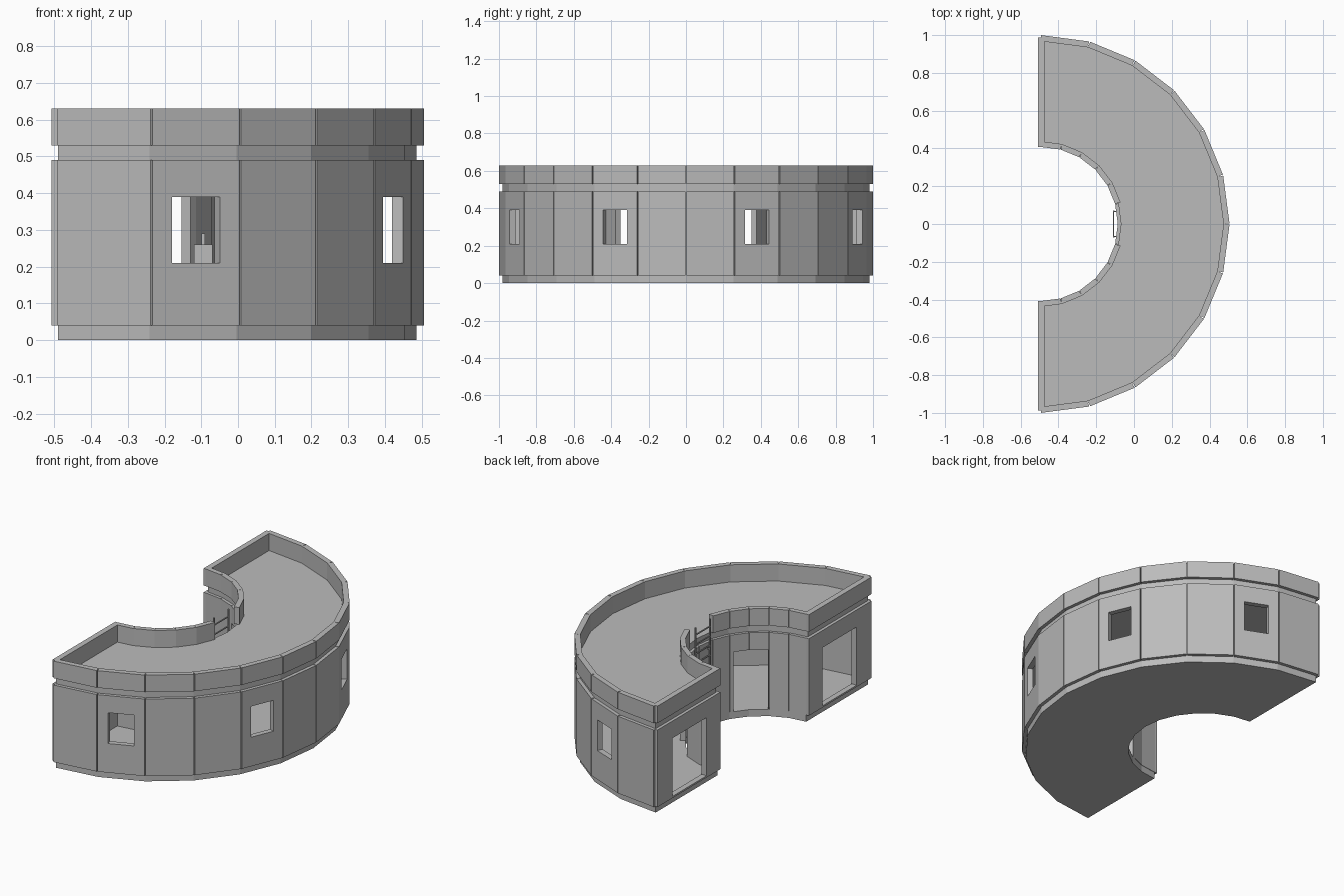
import bpy, bmesh, math
from mathutils import Vector

if "Cube" in bpy.data.objects:
    bpy.data.objects.remove(bpy.data.objects["Cube"])

CX = -0.494          # centre of the half ring
SEGS = 12            # 15 degree facets

concrete = bpy.data.materials.new("grey_concrete")
concrete.diffuse_color = (0.5, 0.5, 0.5, 1)
concrete.use_nodes = True
concrete.node_tree.nodes["Principled BSDF"].inputs["Base Color"].default_value = concrete.diffuse_color


def finish(bm, name):
    bmesh.ops.recalc_face_normals(bm, faces=bm.faces)
    me = bpy.data.meshes.new(name)
    bm.to_mesh(me)
    bm.free()
    me.materials.append(concrete)
    ob = bpy.data.objects.new(name, me)
    bpy.context.collection.objects.link(ob)
    return ob


def prism(bm, plan, z0, z1):
    lo = [bm.verts.new((x, y, z0)) for x, y in plan]
    hi = [bm.verts.new((x, y, z1)) for x, y in plan]
    n = len(plan)
    bm.faces.new(lo[::-1])
    bm.faces.new(hi)
    for i in range(n):
        j = (i + 1) % n
        bm.faces.new((lo[i], lo[j], hi[j], hi[i]))


def box(bm, x0, x1, y0, y1, z0, z1):
    prism(bm, [(x0, y0), (x1, y0), (x1, y1), (x0, y1)], z0, z1)


def ring_point(i, r):
    a = math.radians(-90 + i * 180 / SEGS)
    return Vector((CX + r * math.cos(a), r * math.sin(a)))


def block(bm, seg, u0, u1, r0, r1, z0, z1):
    """Part of one facet, from fraction u0 to u1 along its chord."""
    def at(r, u):
        return ring_point(seg, r).lerp(ring_point(seg + 1, r), u)
    prism(bm, [at(r0, u0), at(r1, u0), at(r1, u1), at(r0, u1)], z0, z1)


def facet(bm, seg, r0, r1, z0, z1, gap=0.0, hole=None):
    """One wall facet, optionally with a rectangular opening."""
    a, b = gap, 1 - gap
    if not hole:
        block(bm, seg, a, b, r0, r1, z0, z1)
        return
    u0, u1, h0, h1 = hole
    if u0 > 0:
        block(bm, seg, a, u0, r0, r1, z0, z1)
    else:
        u0 = a
    if u1 < 1:
        block(bm, seg, u1, b, r0, r1, z0, z1)
    else:
        u1 = b
    if h0 > z0:
        block(bm, seg, u0, u1, r0, r1, z0, h0)
    if h1 < z1:
        block(bm, seg, u0, u1, r0, r1, h1, z1)


def slab(name, r0, r1, z0, z1):
    bm = bmesh.new()
    outer = [ring_point(i, r1) for i in range(SEGS + 1)]
    inner = [ring_point(i, r0) for i in range(SEGS, -1, -1)]
    plan = outer + inner
    prism(bm, [(max(p.x, -0.49), p.y) for p in plan], z0, z1)
    finish(bm, name)


# Floor and roof slabs
slab("floor_slab", 0.41, 0.98, 0.0, 0.04)
slab("roof_slab", 0.425, 0.98, 0.49, 0.53)

windows = {s: (0.23, 0.77, 0.21, 0.39) for s in (1, 4, 7, 10)}
doors = {2: (0.05, 1, 0.04, 0.39), 3: (0, 0.8, 0.04, 0.39),
         8: (0.2, 1, 0.04, 0.39), 9: (0, 0.95, 0.04, 0.39)}

# Outer wall: thin core with separate cladding panels
core, panels = bmesh.new(), bmesh.new()
for s in range(SEGS):
    facet(core, s, 0.968, 0.981, 0.04, 0.49, 0, windows.get(s))
    facet(panels, s, 0.981, 1.0, 0.04, 0.49, 0.01, windows.get(s))
finish(core, "outer_wall_core")
finish(panels, "outer_wall_panels")

# Inner wall with a doorway on each side
core, panels = bmesh.new(), bmesh.new()
for s in range(SEGS):
    facet(core, s, 0.425, 0.438, 0.04, 0.49, 0, doors.get(s))
    facet(panels, s, 0.408, 0.425, 0.04, 0.49, 0.012, doors.get(s))
finish(core, "inner_wall_core")
finish(panels, "inner_wall_panels")

# Parapet, left open at the ladder
core, panels = bmesh.new(), bmesh.new()
for s in range(SEGS):
    facet(core, s, 0.968, 0.981, 0.53, 0.63)
    facet(panels, s, 0.981, 1.0, 0.53, 0.63, 0.01)
    if s not in (5, 6):
        facet(core, s, 0.425, 0.438, 0.53, 0.63)
        facet(panels, s, 0.408, 0.425, 0.53, 0.63, 0.012)
finish(core, "parapet_core")
finish(panels, "parapet_panels")

# End walls with wide openings, and their parapets
for side, sign in (("front", -1), ("back", 1)):
    bm = bmesh.new()
    for x0, x1, ya, yb in ((-0.508, -0.49, 0.408, 0.988), (-0.49, -0.475, 0.425, 0.975)):
        for y0, y1, z0, z1 in ((ya, 0.535, 0.04, 0.49), (0.85, yb, 0.04, 0.49),
                               (0.535, 0.85, 0.04, 0.05), (0.535, 0.85, 0.39, 0.49),
                               (ya, yb, 0.53, 0.63)):
            box(bm, x0, x1, *sorted((sign * y0, sign * y1)), z0, z1)
    finish(bm, side + "_end_wall")

# Ladder to the roof
bm = bmesh.new()
for y in (-0.067, 0.067):
    box(bm, -0.112, -0.104, y - 0.004, y + 0.004, 0.04, 0.63)
for i in range(10):
    z = 0.08 + i * 0.056
    box(bm, -0.111, -0.105, -0.067, 0.067, z, z + 0.006)
for y in (-0.067, 0.067):
    for z in (0.1, 0.45):
        box(bm, -0.108, -0.08, y - 0.003, y + 0.003, z, z + 0.006)
finish(bm, "roof_ladder")

# Small cabinet with an upright on the inside of the inner wall
bm = bmesh.new()
box(bm, -0.12, -0.07, -0.25, -0.17, 0.19, 0.26)
box(bm, -0.1, -0.09, -0.22, -0.21, 0.26, 0.29)
finish(bm, "wall_cabinet")
